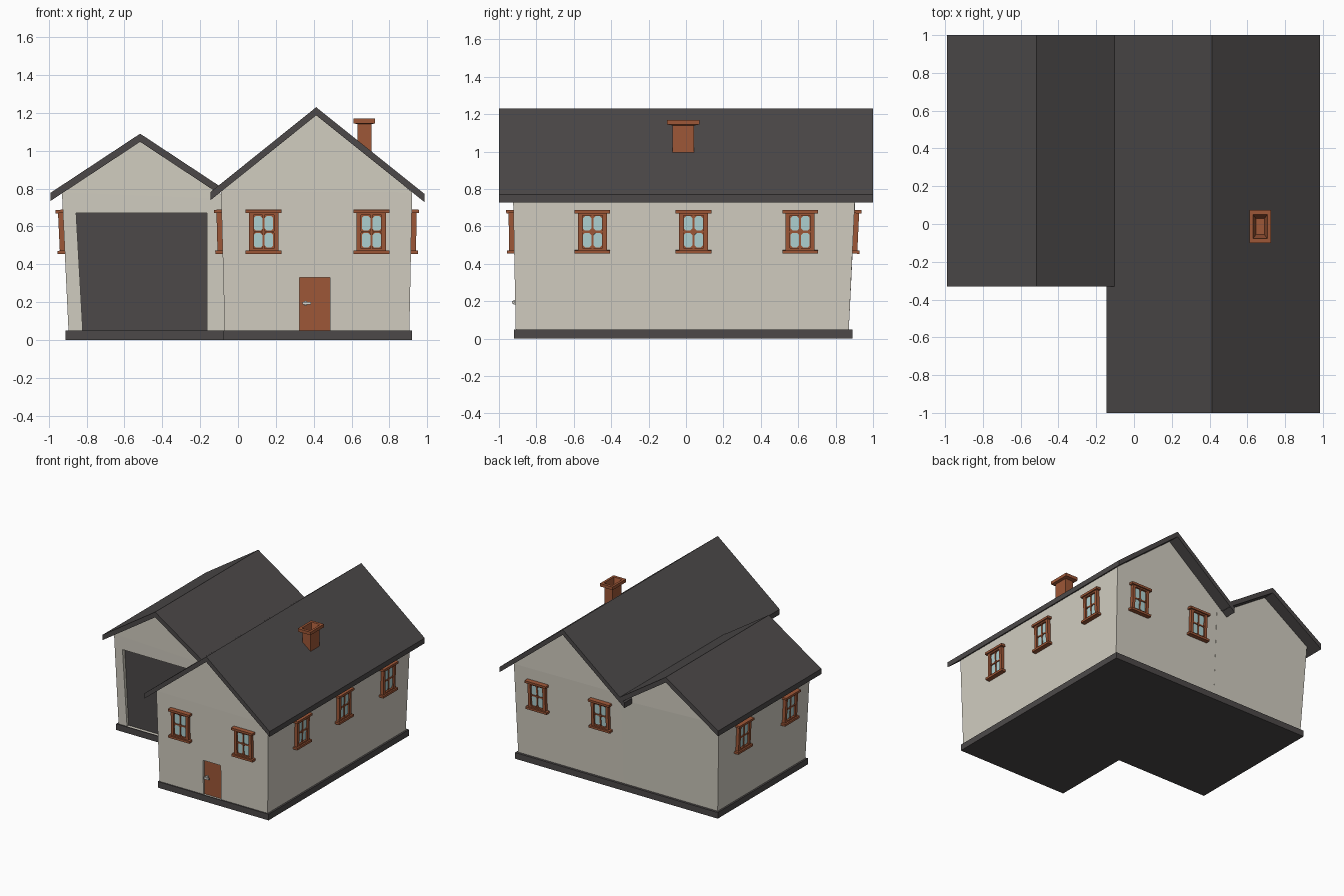
import bpy, bmesh, math
from mathutils import Matrix, Vector

if "Cube" in bpy.data.objects:
    bpy.data.objects.remove(bpy.data.objects["Cube"])


def material(name, rgb):
    m = bpy.data.materials.new(name)
    m.diffuse_color = (*rgb, 1)
    m.use_nodes = True
    m.node_tree.nodes["Principled BSDF"].inputs["Base Color"].default_value = m.diffuse_color
    return m


WALL = material("cream_wall", (0.64, 0.61, 0.53))
DARK = material("dark_slate", (0.072, 0.066, 0.066))
BROWN = material("brown_wood", (0.34, 0.095, 0.038))
GLASS = material("pale_glass", (0.43, 0.64, 0.64))
PALE = material("pale_metal", (0.72, 0.70, 0.65))


def finish(name, bm, *mats):
    bmesh.ops.recalc_face_normals(bm, faces=bm.faces)
    me = bpy.data.meshes.new(name)
    bm.to_mesh(me)
    bm.free()
    for m in mats:
        me.materials.append(m)
    ob = bpy.data.objects.new(name, me)
    bpy.context.collection.objects.link(ob)
    return ob


def loft(bm, loops, mat=0):
    """Skin a stack of equal-length point loops and cap both ends."""
    rings = [[bm.verts.new(p) for p in loop] for loop in loops]
    n = len(rings[0])
    faces = [bm.faces.new(rings[0]), bm.faces.new(rings[-1])]
    for a, b in zip(rings, rings[1:]):
        for i in range(n):
            j = (i + 1) % n
            faces.append(bm.faces.new((a[i], a[j], b[j], b[i])))
    for f in faces:
        f.material_index = mat


def solid(name, loops, mat):
    bm = bmesh.new()
    loft(bm, loops)
    return finish(name, bm, mat)


def along_y(profile, y0, y1):
    return [[(x, y, z) for x, z in profile] for y in (y0, y1)]


def rect(x0, x1, y0, y1, z):
    return [(x0, y0, z), (x1, y0, z), (x1, y1, z), (x0, y1, z)]


def box(bm, x0, x1, y0, y1, z0, z1, mat=0):
    loft(bm, [rect(x0, x1, y0, y1, z0), rect(x0, x1, y0, y1, z1)], mat)


# L-shaped plinth
plan = [(-0.91, -0.27), (-0.08, -0.27), (-0.08, -0.92),
        (0.92, -0.92), (0.92, 0.89), (-0.91, 0.89)]
solid("plinth", [[(x, y, z) for x, y in plan] for z in (0, 0.05)], DARK)


# Walls that flare outwards up to the eaves, then a straight gable
def walls(name, bottom, top, z_left, z_right, ridge):
    bm = bmesh.new()
    bx0, bx1, by0, by1 = bottom
    tx0, tx1, ty0, ty1 = top
    ends = []
    for by, ty in ((by0, ty0), (by1, ty1)):
        pts = [(bx0, by, 0.04), (bx1, by, 0.04), (tx1, ty, z_right),
               (ridge[0], ty, ridge[1]), (tx0, ty, z_left)]
        ends.append([bm.verts.new(p) for p in pts])
    for e in ends:
        bm.faces.new((e[0], e[1], e[2], e[4]))
        bm.faces.new((e[4], e[2], e[3]))
    a, b = ends
    for i in range(5):
        j = (i + 1) % 5
        bm.faces.new((a[i], a[j], b[j], b[i]))
    return finish(name, bm, WALL)


house = walls("house_walls", (-0.07, 0.905, -0.91, 0.87),
              (-0.09, 0.92, -0.925, 0.905), 0.79, 0.78, (0.41, 1.20))
garage = walls("garage_walls", (-0.895, -0.05, -0.26, 0.87),
               (-0.93, -0.05, -0.27, 0.905), 0.78, 0.745, (-0.52, 1.055))


# Recessed doors
def recess_door(name, wall, outline, y_front, y_back, mat):
    cutter = solid("cutter", along_y(outline, y_front, y_back), WALL)
    cutter.hide_render = True
    mod = wall.modifiers.new("recess", 'BOOLEAN')
    mod.operation = 'DIFFERENCE'
    mod.solver = 'EXACT'
    mod.object = cutter
    bpy.context.view_layer.objects.active = wall
    bpy.ops.object.modifier_apply(modifier=mod.name)
    bpy.data.objects.remove(cutter)
    solid(name, along_y(outline, y_back - 0.004, y_back + 0.004), mat)


recess_door("front_door", house,
            [(0.325, 0.05), (0.485, 0.05), (0.485, 0.33), (0.325, 0.33)],
            -1.0, -0.895, BROWN)
recess_door("garage_door", garage,
            [(-0.82, 0.05), (-0.165, 0.05), (-0.165, 0.67), (-0.855, 0.67)],
            -0.4, -0.235, DARK)

# Door handle
bm = bmesh.new()
box(bm, 0.342, 0.385, -0.93, -0.918, 0.188, 0.202)
box(bm, 0.348, 0.364, -0.922, -0.895, 0.183, 0.207)
finish("door_handle", bm, PALE)


# Gable roofs: left eave, ridge, right eave
def roof(name, pts, y0, y1, t=0.043):
    under = [(x, z - t) for x, z in reversed(pts)]
    solid(name, along_y(pts + under, y0, y1), DARK)


roof("house_roof", [(-0.145, 0.782), (0.413, 1.23), (0.985, 0.772)], -1, 1)
roof("garage_roof", [(-0.99, 0.778), (-0.517, 1.09), (-0.10, 0.815)], -0.33, 1)

# Chimney with flared cap and hollow top
rings = [(0.037, 0.058, 0.95), (0.037, 0.058, 1.14), (0.057, 0.087, 1.145),
         (0.057, 0.087, 1.17), (0.038, 0.064, 1.17), (0.022, 0.042, 1.09)]
solid("chimney", [rect(0.668 - a, 0.668 + a, -0.014 - b, -0.014 + b, z)
                  for a, b, z in rings], BROWN)


# Window: frame, sill, lintel and four chamfered panes; local -y is outward
def window(name, pos, turn, tilt):
    bm = bmesh.new()
    for s in (-1, 1):
        box(bm, s * 0.066 - 0.012, s * 0.066 + 0.012, -0.026, 0.01, -0.11, 0.11)
        box(bm, -0.078, 0.078, -0.026, 0.01, s * 0.1 - 0.012, s * 0.1 + 0.012)
        box(bm, -0.095, 0.095, -0.038, 0.01, s * 0.108 - 0.009, s * 0.108 + 0.009)
    box(bm, -0.06, 0.06, -0.012, 0.01, -0.095, 0.095)
    box(bm, -0.005, 0.005, -0.02, 0, -0.09, 0.09)
    box(bm, -0.055, 0.055, -0.02, 0, -0.005, 0.005)
    w, h, c = 0.0225, 0.039, 0.011
    octagon = [(-w + c, -h), (w - c, -h), (w, -h + c), (w, h - c),
               (w - c, h), (-w + c, h), (-w, h - c), (-w, -h + c)]
    for u in (-0.0285, 0.0285):
        for v in (-0.045, 0.045):
            pane = [(u + x, v + z) for x, z in octagon]
            loft(bm, along_y(pane, -0.015, -0.011), 1)
    ob = finish(name, bm, BROWN, GLASS)
    ob.matrix_world = (Matrix.Translation(Vector(pos))
                       @ Matrix.Rotation(math.radians(turn), 4, 'Z')
                       @ Matrix.Rotation(tilt, 4, 'X'))


Z = 0.572
for i, x in enumerate((0.135, 0.705)):
    window(f"front_window_{i + 1}", (x, -0.921, Z), 0, 0.02)
    window(f"back_window_{i + 1}", (x, 0.895, Z), 180, 0.048)
for i, y in enumerate((-0.50, 0.04, 0.61)):
    window(f"right_window_{i + 1}", (0.916, y, Z), 90, 0.02)
for i, y in enumerate((-0.01, 0.59)):
    window(f"garage_window_{i + 1}", (-0.920, y, Z), -90, 0.048)
window("house_left_window", (-0.085, -0.52, Z), -90, 0.027)
